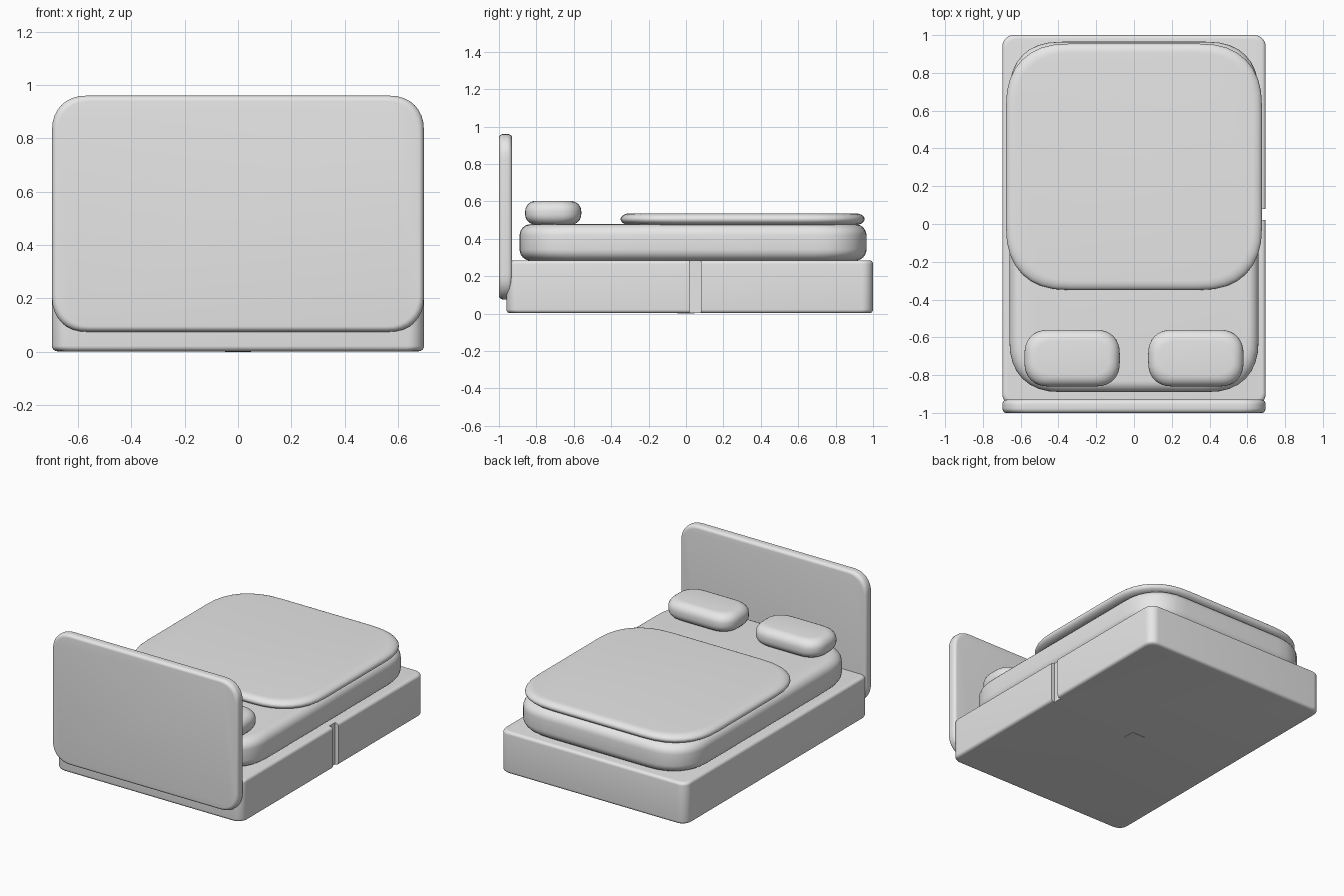
import bpy, bmesh, math
from mathutils import Vector

old = bpy.data.objects.get("Cube")
if old:
    bpy.data.objects.remove(old, do_unlink=True)

grey = bpy.data.materials.new("plain grey")
grey.use_nodes = True
colour = (0.8, 0.8, 0.8, 1)
grey.diffuse_color = colour
grey.node_tree.nodes["Principled BSDF"].inputs["Base Color"].default_value = colour


def outline(hx, hy, r, n, steps=8):
    """Rounded rectangle; n above 2 makes fuller corners."""
    points = []
    for quarter in range(4):
        sx = 1 if quarter in (0, 3) else -1
        sy = 1 if quarter < 2 else -1
        for i in range(steps + 1):
            a = math.pi / 2 * (i if quarter % 2 == 0 else steps - i) / steps
            cx = max(math.cos(a), 0) ** (2 / n)
            cy = max(math.sin(a), 0) ** (2 / n)
            points.append((sx * (hx - r + r * cx), sy * (hy - r + r * cy)))
    return points


def slab(name, low, high, corner, edge, full=2.0, upright=False, bands=6):
    """Rounded slab between two corners; edge = (inward, along thickness)."""
    low, high = Vector(low), Vector(high)
    centre, half = (low + high) / 2, (high - low) / 2
    hx, hy, hz = (half.x, half.z, half.y) if upright else half
    ring_shape = outline(hx, hy, corner, full)
    angles = [math.pi / 2 * i / bands for i in range(bands + 1)]
    levels = [(edge[0] * (1 - math.sin(a)), -hz + edge[1] * (1 - math.cos(a))) for a in angles]
    levels += [(inset, -z) for inset, z in reversed(levels)]

    bm = bmesh.new()
    rings = []
    for inset, z in levels:
        fx, fy = (hx - inset) / hx, (hy - inset) / hy
        ring = []
        for x, y in ring_shape:
            p = (x * fx, -z, y * fy) if upright else (x * fx, y * fy, z)
            ring.append(bm.verts.new(centre + Vector(p)))
        rings.append(ring)
    count = len(ring_shape)
    for a, b in zip(rings, rings[1:]):
        for i in range(count):
            j = (i + 1) % count
            bm.faces.new((a[i], a[j], b[j], b[i]))
    bm.faces.new(reversed(rings[0]))
    bm.faces.new(rings[-1])
    bmesh.ops.remove_doubles(bm, verts=bm.verts, dist=0.0001)
    bmesh.ops.recalc_face_normals(bm, faces=bm.faces)
    mesh = bpy.data.meshes.new(name)
    bm.to_mesh(mesh)
    bm.free()
    mesh.materials.append(grey)
    obj = bpy.data.objects.new(name, mesh)
    bpy.context.collection.objects.link(obj)
    return obj


def smooth(obj):
    bpy.ops.object.select_all(action='DESELECT')
    obj.select_set(True)
    bpy.context.view_layer.objects.active = obj
    bpy.ops.object.shade_smooth_by_angle(angle=math.radians(40))


# Base box with a slot cut in its left side
base = slab("bed_base", (-0.697, -0.96, 0.002), (0.697, 1, 0.285), 0.06, (0.02, 0.02))
bpy.ops.mesh.primitive_cube_add(size=1, location=(0.72, 0.05, 0.15))
cutter = bpy.context.object
cutter.scale = (0.1, 0.06, 0.5)
cut = base.modifiers.new("slot", 'BOOLEAN')
cut.operation = 'DIFFERENCE'
cut.object = cutter
bpy.context.view_layer.objects.active = base
bpy.ops.object.modifier_apply(modifier="slot")
bpy.data.objects.remove(cutter, do_unlink=True)

# Foot plate under the middle of the base
foot = slab("centre_foot", (-0.05, -0.045, 0), (0.05, 0.045, 0.008), 0.002, (0.001, 0.001))

# Headboard
headboard = slab("headboard", (-0.697, -1, 0.075), (0.697, -0.93, 0.96),
                 0.13, (0.02, 0.025), full=2.2, upright=True)

# Bedding
mattress = slab("mattress", (-0.66, -0.89, 0.283), (0.66, 0.965, 0.478),
                0.28, (0.06, 0.06), full=2.4)
blanket = slab("blanket", (-0.678, -0.35, 0.474), (0.678, 0.955, 0.536),
               0.34, (0.05, 0.031), full=2.4)
pillows = []
for side, x in (("right", -0.58), ("left", 0.075)):
    pillows.append(slab(side + "_pillow", (x, -0.86, 0.474), (x + 0.505, -0.56, 0.603),
                        0.13, (0.06, 0.055), full=2.3))

for part in [base, foot, headboard, mattress, blanket] + pillows:
    smooth(part)
